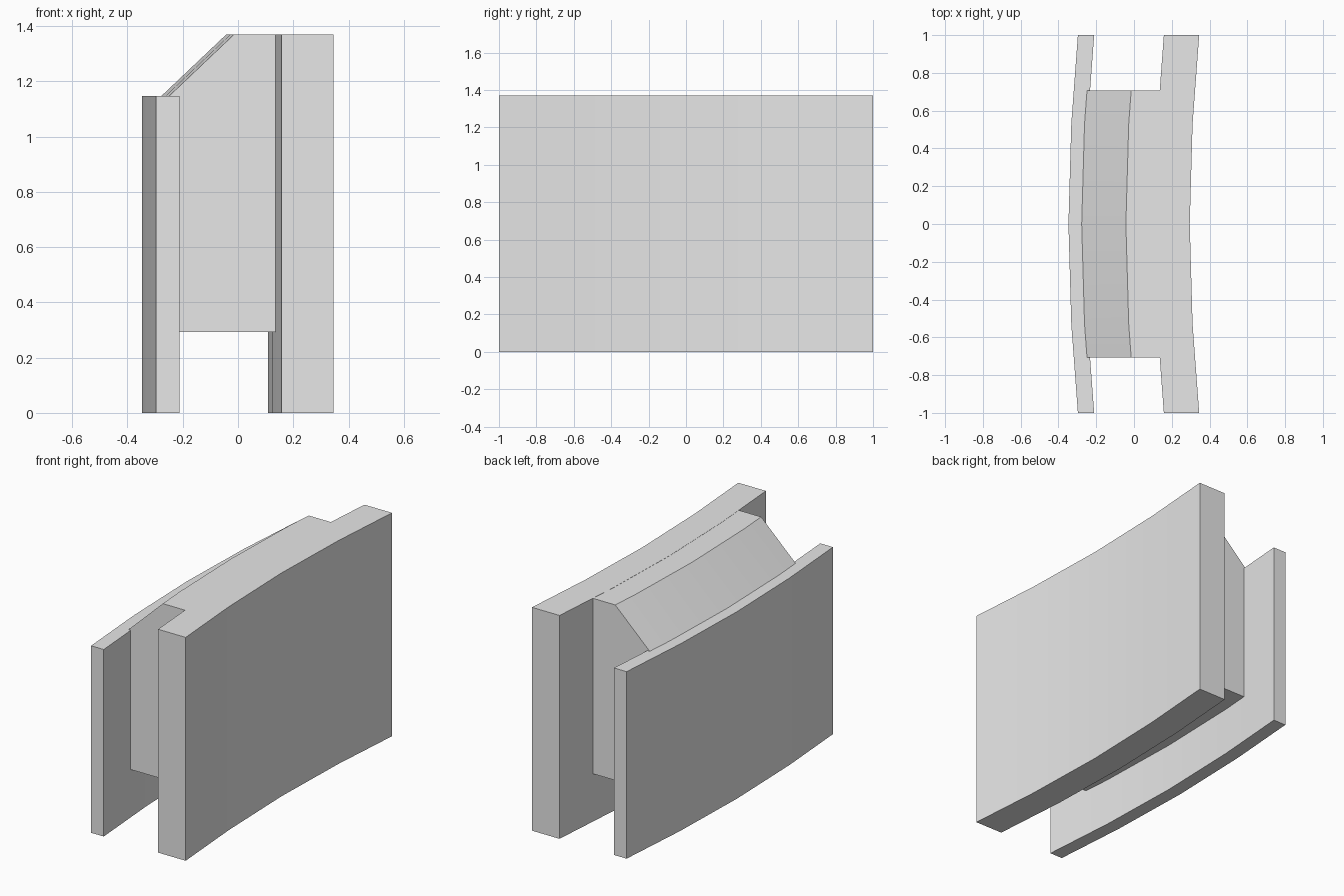
import bpy
import bmesh

cube = bpy.data.objects.get("Cube")
if cube:
    bpy.data.objects.remove(cube, do_unlink=True)

# Single plain grey
grey = bpy.data.materials.new("light_grey")
grey.use_nodes = True
colour = (0.8, 0.8, 0.8, 1)
grey.diffuse_color = colour
grey.node_tree.nodes["Principled BSDF"].inputs["Base Color"].default_value = colour

BOW = 0.05     # how far the ends of the walls swing towards +x
BEND = 0.53    # y of the intermediate bend


def bow(y):
    """Sideways shift of the gently faceted arc at y."""
    y = abs(y)
    knee = 0.3 * BOW
    if y < BEND:
        return knee * y / BEND
    return knee + (BOW - knee) * (y - BEND) / (1 - BEND)


def sweep(name, profile, half_length):
    """Sweep an x-z profile along the bowed path."""
    bm = bmesh.new()
    rings = []
    for y in (-half_length, -BEND, 0, BEND, half_length):
        rings.append([bm.verts.new((x + bow(y), y, z)) for x, z in profile])
    n = len(profile)
    for a, b in zip(rings, rings[1:]):
        for i in range(n):
            j = (i + 1) % n
            bm.faces.new((a[i], a[j], b[j], b[i]))
    bm.faces.new(rings[0])
    bm.faces.new(rings[-1])
    bmesh.ops.recalc_face_normals(bm, faces=bm.faces)
    mesh = bpy.data.meshes.new(name)
    bm.to_mesh(mesh)
    bm.free()
    mesh.materials.append(grey)
    obj = bpy.data.objects.new(name, mesh)
    bpy.context.collection.objects.link(obj)
    bpy.ops.object.select_all(action='DESELECT')
    obj.select_set(True)
    bpy.context.view_layer.objects.active = obj
    bpy.ops.object.shade_smooth_by_angle()
    return obj


def wall(name, x0, x1, height):
    return sweep(name, [(x0, 0), (x1, 0), (x1, height), (x0, height)], 1)


# Two bowed walls
wall("thin_wall", -0.347, -0.261, 1.147)
wall("thick_wall", 0.108, 0.295, 1.37)

# Raised core with a sloped shoulder, its sides buried in the walls
sweep("core", [(-0.278, 0.293), (0.15, 0.293), (0.15, 1.369),
               (-0.043, 1.369), (-0.278, 1.146)], 0.707)
